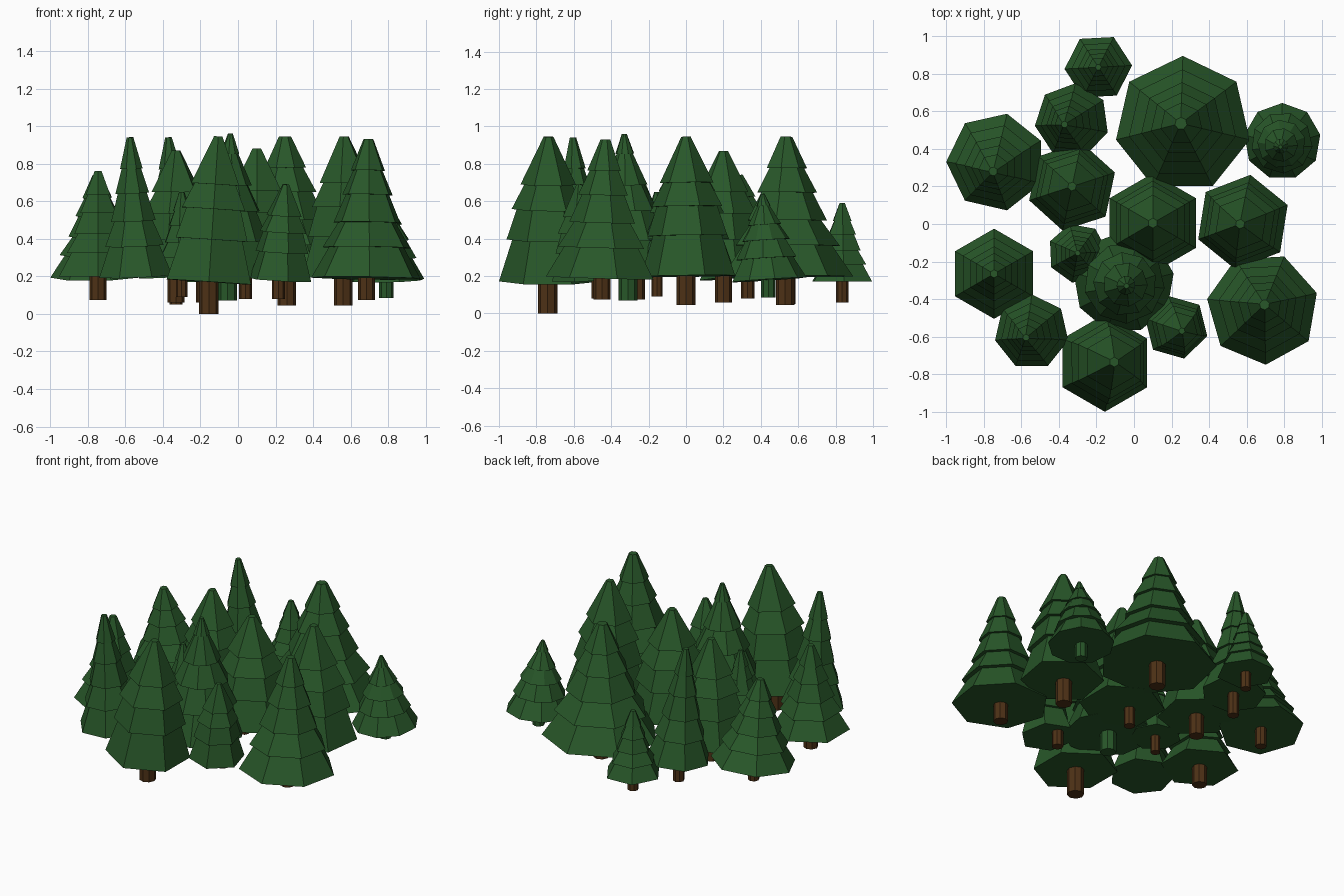
import bpy
import bmesh
from math import radians
from mathutils import Matrix, Vector

cube = bpy.data.objects.get("Cube")
if cube:
    bpy.data.objects.remove(cube, do_unlink=True)


def make_material(name, color):
    mat = bpy.data.materials.new(name)
    mat.use_nodes = True
    mat.diffuse_color = color
    mat.node_tree.nodes["Principled BSDF"].inputs["Base Color"].default_value = color
    return mat


GREEN = make_material("pine_green", (0.021, 0.095, 0.022, 1))
BROWN = make_material("bark_brown", (0.075, 0.031, 0.008, 1))

# Tier profiles: (height fraction, radius fraction) of each skirt, then the tip
LAYERED = [(0, 1), (.22, .8), (.4, .61), (.6, .46), (.775, .31), (1, .09)]
BROAD = [(0, 1), (.29, .85), (.5, .75), (.67, .57), (1, .1)]
RAGGED = [(0, 1), (.25, .8), (.46, .63), (.64, .44), (.86, .19), (1, .05)]


def add_object(name, bm, mat):
    mesh = bpy.data.meshes.new(name)
    bm.to_mesh(mesh)
    bm.free()
    mesh.materials.append(mat)
    bpy.context.collection.objects.link(bpy.data.objects.new(name, mesh))


def add_cone(bm, matrix, sides, low, high, depth):
    bmesh.ops.create_cone(bm, cap_ends=True, segments=sides, radius1=low,
                          radius2=high, depth=depth,
                          matrix=matrix @ Matrix.Translation((0, 0, depth / 2)))


def make_tree(name, at, radius, top, profile=LAYERED, sides=7, angle=90, base=.2,
              apex=None, foot=.07, trunk=.045, shift=(0, 0), bark=BROWN, twist=0):
    # Foliage skirts stacked along a slightly leaning axis
    start = Vector((*at, base))
    axis = Vector((*(apex or at), top)) - start
    lean = Vector((0, 0, 1)).rotation_difference(axis).to_matrix().to_4x4()
    height = axis.length
    bm = bmesh.new()
    tiers = list(zip(profile, profile[1:]))
    for i, ((z, r), (z_next, r_next)) in enumerate(tiers):
        inset = 1 if i == len(tiers) - 1 else .86
        turn = Matrix.Rotation(radians(angle - 90 + twist * i), 4, 'Z')
        place = Matrix.Translation(start) @ lean @ Matrix.Translation((0, 0, z * height))
        add_cone(bm, place @ turn, sides, r * radius, r_next * radius * inset,
                 (z_next - z) * height)
    add_object(name + "_foliage", bm, GREEN)

    # Trunk
    if trunk:
        bm = bmesh.new()
        place = Matrix.Translation((at[0] + shift[0], at[1] + shift[1], foot))
        add_cone(bm, place, 8, trunk, trunk, base + .04 - foot)
        add_object(name + "_trunk", bm, bark)


# Back row
make_tree("back_small_pine", (-.19, .835), .18, .59, sides=6, angle=3, base=.17,
          foot=.06, trunk=.033)
make_tree("back_slim_pine", (-.33, .55), .2, .94, angle=-18, apex=(-.37, .53),
          foot=.05, trunk=.035)
make_tree("back_large_pine", (.26, .53), .365, .945, apex=(.25, .535), foot=.045, trunk=.05)
make_tree("back_left_ragged_pine", (.79, .44), .205, .64, RAGGED, sides=9, base=.18,
          apex=(.78, .41), foot=.085, trunk=.038, bark=GREEN, twist=23)

# Middle rows
make_tree("right_pine", (-.735, .33), .265, .74, angle=77, apex=(-.75, .28), foot=.08, trunk=.035)
make_tree("right_inner_pine", (-.33, .2), .24, .87, BROAD, sides=6, angle=18, foot=.06)
make_tree("centre_pine", (.1, .005), .265, .88, BROAD, sides=6, shift=(-.06, 0), foot=.08, trunk=.035)
make_tree("left_pine", (.58, .01), .255, .945, BROAD, sides=6, angle=21,
          apex=(.565, 0), foot=.045, trunk=.05, shift=(-.02, -.01))
make_tree("inner_small_pine", (-.3, -.155), .16, .65, angle=54, foot=.09, trunk=.03)
make_tree("centre_ragged_pine", (-.055, -.31), .27, .96, RAGGED, sides=9,
          apex=(-.04, -.33), foot=.07, trunk=.05, bark=GREEN, twist=23)
make_tree("right_front_pine", (-.745, -.265), .24, .76, sides=6, foot=.075)

# Front row
make_tree("front_slim_pine", (-.545, -.575), .2, .94, apex=(-.575, -.605), trunk=0)
make_tree("front_tall_pine", (-.155, -.74), .26, .945, BROAD, sides=6, base=.17,
          apex=(-.105, -.735), foot=0, trunk=.052)
make_tree("front_small_pine", (.225, -.55), .172, .69, BROAD, sides=6, angle=44, base=.18,
          apex=(.255, -.57), foot=.08, trunk=.035, shift=(-.01, .08))
make_tree("front_left_pine", (.685, -.45), .3, .93, angle=16, base=.19,
          apex=(.695, -.43), foot=.075)
